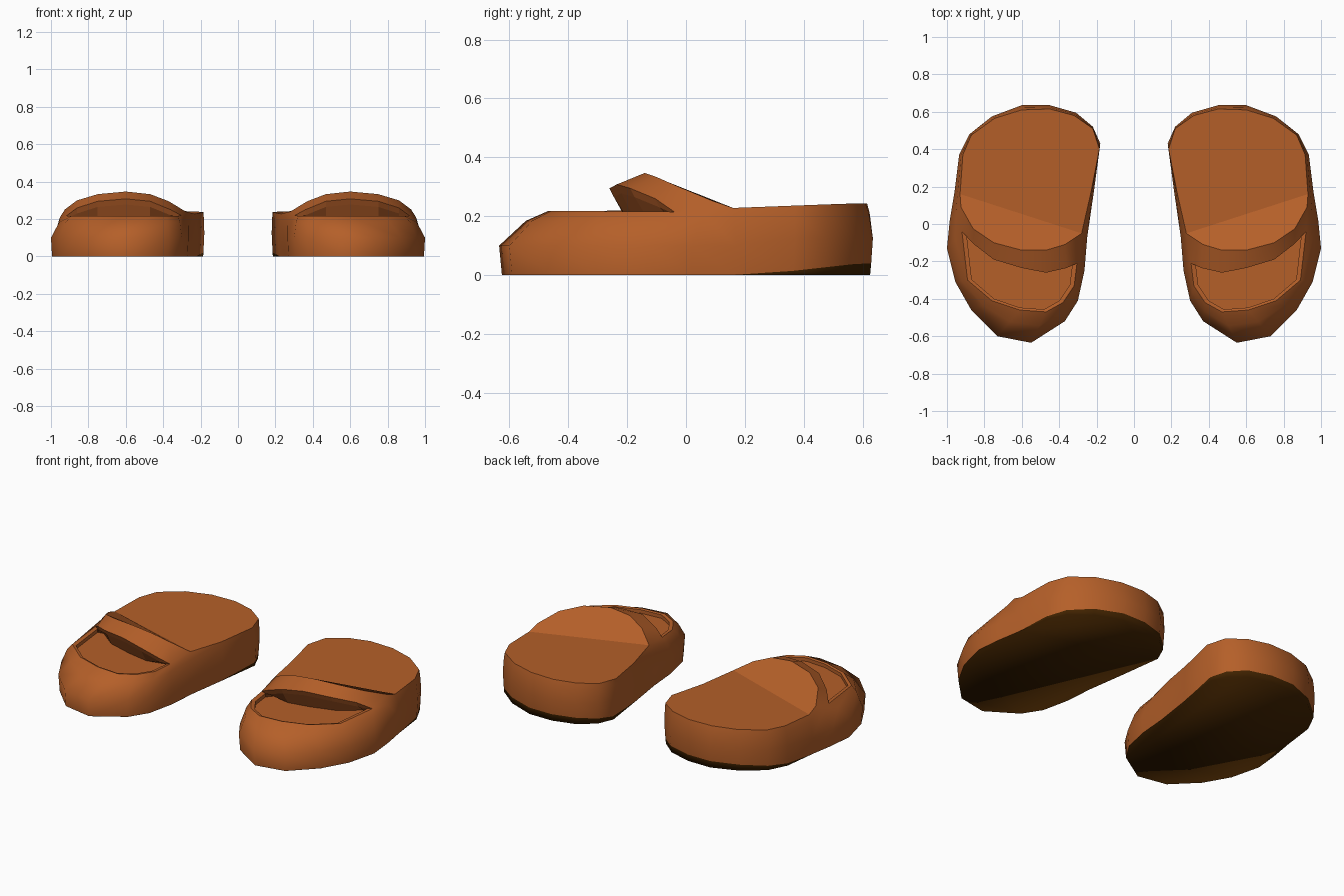
import bpy, bmesh
from mathutils import Vector

if "Cube" in bpy.data.objects:
    bpy.data.objects.remove(bpy.data.objects["Cube"])

def material(name, rgb):
    m = bpy.data.materials.new(name)
    m.diffuse_color = (*rgb, 1)
    m.use_nodes = True
    m.node_tree.nodes["Principled BSDF"].inputs["Base Color"].default_value = m.diffuse_color
    return m

LEATHER = material("tan leather", (0.46, 0.115, 0.022))
SOLE = material("dark brown sole", (0.052, 0.016, 0.0))

# plan outline at the widest height: outer side, round the toe, inner side, heel
OUTLINE = [(1.0, -.13), (.955, -.31), (.87, -.46), (.73, -.60), (.55, -.635),
           (.37, -.52), (.30, -.41), (.265, -.25), (.25, -.07), (.215, .17),
           (.18, .43), (.22, .52), (.31, .595), (.45, .635), (.60, .635),
           (.76, .575), (.88, .48), (.935, .37), (.96, .17), (.985, .02)]
# matching upper edge
RIM = [(.92, -.04, .215), (.89, -.30, .217), (.76, -.41, .217), (.61, -.46, .217),
       (.47, -.47, .217), (.38, -.42, .217), (.32, -.33, .217), (.305, -.21, .22),
       (.28, -.05, .24), (.23, .17, .228), (.185, .40, .237), (.22, .51, .24),
       (.32, .58, .243), (.45, .615, .244), (.60, .61, .244), (.745, .565, .243),
       (.87, .475, .24), (.915, .37, .236), (.93, .16, .228), (.925, .09, .252)]
# strap edges between the inner and outer side
STRAP_BACK = [(.37, -.11, .295), (.47, -.14, .333), (.60, -.14, .347),
              (.75, -.10, .333), (.86, -.025, .30)]
STRAP_FRONT = [(.36, -.235, .25), (.47, -.26, .295), (.60, -.235, .308),
               (.75, -.19, .295), (.86, -.105, .26)]
FLOOR = .192


def build_shoe(name, side):
    bm = bmesh.new()

    def verts(points):
        return [bm.verts.new((side * p[0], p[1], p[2])) for p in points]

    def face(vs, smooth=False, mat=0):
        f = bm.faces.new(list(dict.fromkeys(vs)))
        f.smooth = smooth
        f.material_index = mat

    def strip(a, b, closed=False, smooth=False, mat=0):
        n = len(a)
        for i in range(n if closed else n - 1):
            j = (i + 1) % n
            face([a[i], a[j], b[j], b[i]], smooth, mat)

    # outer wall, with the sole wrapping up at the heel
    centre = Vector((.6, 0))
    base, edge, middle, shoulder = [], [], [], []
    for (x, y), r in zip(OUTLINE, RIM):
        p = Vector((x, y))
        q = centre + (p - centre) * .985
        lift = .001 + .039 * min(1, max(0, (y - .25) / .35))
        base.append((q.x, q.y, 0))
        e = q.lerp(p, lift / .1)
        edge.append((e.x, e.y, lift))
        top = Vector(r)
        m = Vector((x, y, .125 if y > .3 else .10))
        middle.append(m)
        s = m.lerp(top, .55)
        s.z = m.z + (top.z - m.z) * .72
        shoulder.append(s)
    base, edge, middle, shoulder, rim = map(verts, (base, edge, middle, shoulder, RIM))
    face(base, True, 1)
    strip(base, edge, True, True, 1)
    for a, b in ((edge, middle), (middle, shoulder), (shoulder, rim)):
        strip(a, b, True, True)

    # strap, sloping panel behind it and flat heel top
    back = [rim[8]] + verts(STRAP_BACK) + [rim[19]]
    front = [rim[7]] + verts(STRAP_FRONT) + [rim[0]]
    strip(front, back, smooth=True)
    face(back + [rim[18]])
    face(rim[8:19])

    # narrow rim, recessed floor of the toe opening and pocket under the strap
    inner = [(.61 + (x - .61) * .92, -.24 + (y + .24) * .94) for x, y, z in RIM[:8]]
    rim_inner = verts([(x, y, .213) for x, y in inner])
    floor_rim = verts([(x, y, FLOOR) for x, y in inner])
    strip(rim[:8], rim_inner)
    strip(rim_inner, floor_rim)
    lip = [rim_inner[7]] + verts([(x, y + .015, max(.215, z - .03))
                                  for x, y, z in STRAP_FRONT]) + [rim_inner[0]]
    pocket = [floor_rim[7]] + verts([(x, y + .06, FLOOR) for x, y, z in STRAP_FRONT]) + [floor_rim[0]]
    strip(front, lip)
    strip(lip, pocket)
    face(floor_rim + pocket[1:-1])

    bmesh.ops.recalc_face_normals(bm, faces=bm.faces)
    mesh = bpy.data.meshes.new(name)
    bm.to_mesh(mesh)
    bm.free()
    mesh.materials.append(LEATHER)
    mesh.materials.append(SOLE)
    bpy.context.collection.objects.link(bpy.data.objects.new(name, mesh))


build_shoe("right_shoe", 1)
build_shoe("left_shoe", -1)
